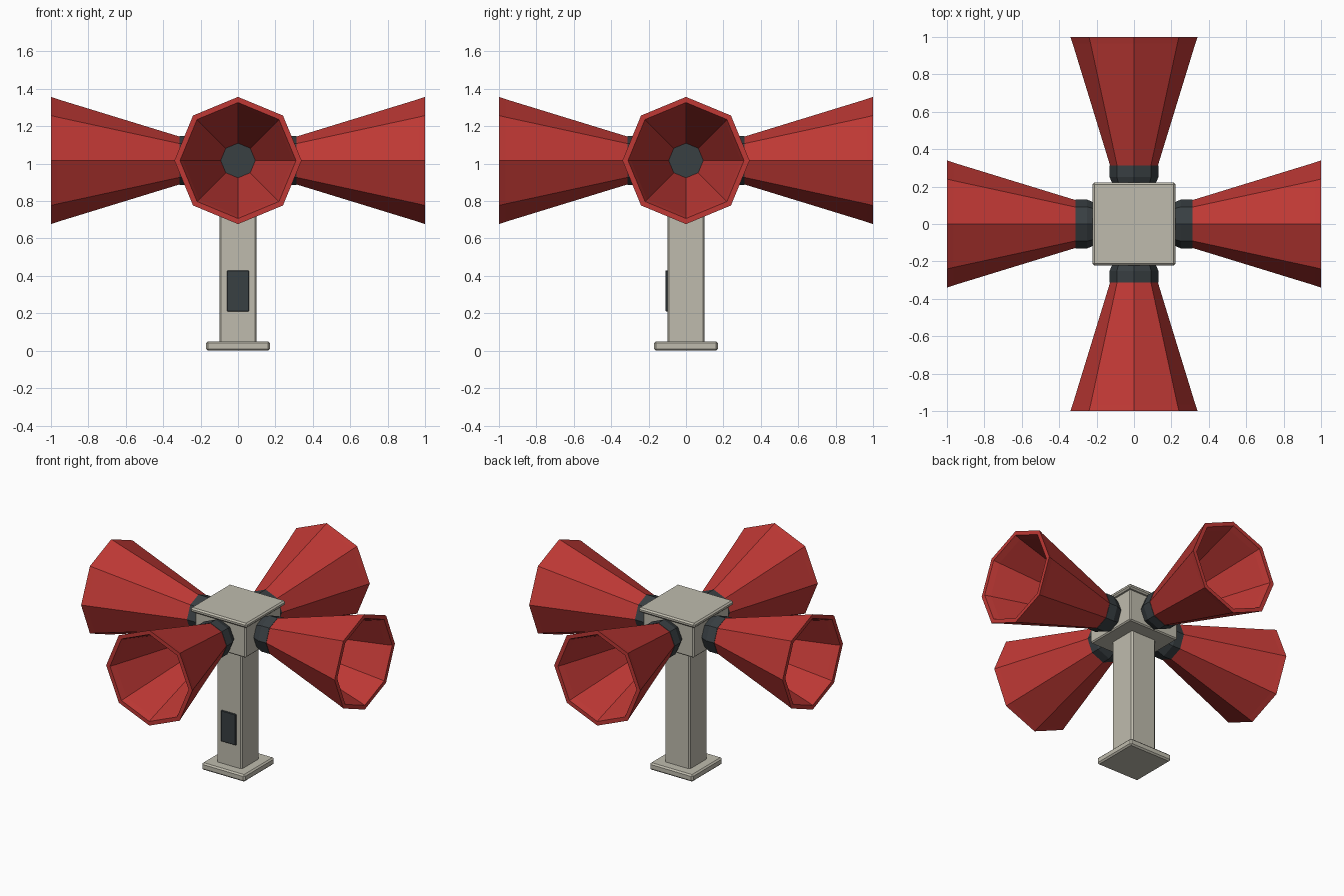
import bpy, bmesh, math
from mathutils import Matrix

if "Cube" in bpy.data.objects:
    bpy.data.objects.remove(bpy.data.objects["Cube"])

AXIS_Z = 1.017  # height of the horn axes


def material(name, rgb):
    m = bpy.data.materials.new(name)
    m.diffuse_color = (*rgb, 1)
    m.use_nodes = True
    m.node_tree.nodes["Principled BSDF"].inputs["Base Color"].default_value = m.diffuse_color
    return m


RED = material("red_paint", (0.52, 0.04, 0.035))
DARK = material("dark_metal", (0.04, 0.05, 0.055))
STONE = material("beige_metal", (0.52, 0.50, 0.42))


def finish(name, bm, mat):
    bmesh.ops.recalc_face_normals(bm, faces=bm.faces)
    me = bpy.data.meshes.new(name)
    bm.to_mesh(me)
    bm.free()
    me.materials.append(mat)
    ob = bpy.data.objects.new(name, me)
    bpy.context.collection.objects.link(ob)
    return ob


def box(name, lo, hi, mat, bevel=0.0):
    bm = bmesh.new()
    bmesh.ops.create_cube(bm, size=1)
    for v in bm.verts:
        v.co = [(lo[i] + hi[i]) / 2 + v.co[i] * (hi[i] - lo[i]) for i in range(3)]
    if bevel:
        bmesh.ops.bevel(bm, geom=bm.edges[:], offset=bevel, segments=1,
                        affect='EDGES', profile=0.5)
    return finish(name, bm, mat)


def lathe(name, profile, mat, turn, closed):
    """Spin (distance, radius) points into an octagonal part, then aim it outwards."""
    bm = bmesh.new()
    n = 8
    rings = [[bm.verts.new((d, r * math.cos(k * math.tau / n), r * math.sin(k * math.tau / n)))
              for k in range(n)] for d, r in profile]
    pairs = list(zip(rings, rings[1:]))
    if closed:
        pairs.append((rings[-1], rings[0]))
    else:
        bm.faces.new(rings[0])
        bm.faces.new(rings[-1])
    for a, b in pairs:
        for k in range(n):
            j = (k + 1) % n
            bm.faces.new((a[k], a[j], b[j], b[k]))
    place = Matrix.Translation((0, 0, AXIS_Z)) @ Matrix.Rotation(turn, 4, 'Z')
    bmesh.ops.transform(bm, matrix=place, verts=bm.verts)
    return finish(name, bm, mat)


# Stand: base plate, post and front access panel
box("base_plate", (-0.17, -0.17, 0), (0.17, 0.17, 0.05), STONE, 0.01)
box("post", (-0.1, -0.1, 0.04), (0.1, 0.1, 0.93), STONE, 0.01)
box("access_panel", (-0.058, -0.11, 0.21), (0.058, -0.095, 0.43), DARK, 0.003)

# Head box with overhanging cap
box("head_box", (-0.2, -0.2, 0.905), (0.2, 0.2, 1.14), STONE, 0.008)
box("head_cap", (-0.222, -0.222, 1.13), (0.222, 0.222, 1.163), STONE, 0.01)

# Four hollow horns with dark collars
horn = [(0.31, 0.127), (0.965, 0.328), (1.0, 0.34), (1.0, 0.31), (0.96, 0.295), (0.31, 0.09)]
collar = [(0.19, 0.105), (0.25, 0.13), (0.318, 0.13)]
collar_profile = collar[:2] + [(0.312, 0.13), (0.318, 0.115)]
for i, side in enumerate(("right", "back", "left", "front")):
    lathe(side + "_horn", horn, RED, i * math.pi / 2, True)
    lathe(side + "_collar", collar_profile, DARK, i * math.pi / 2, False)
